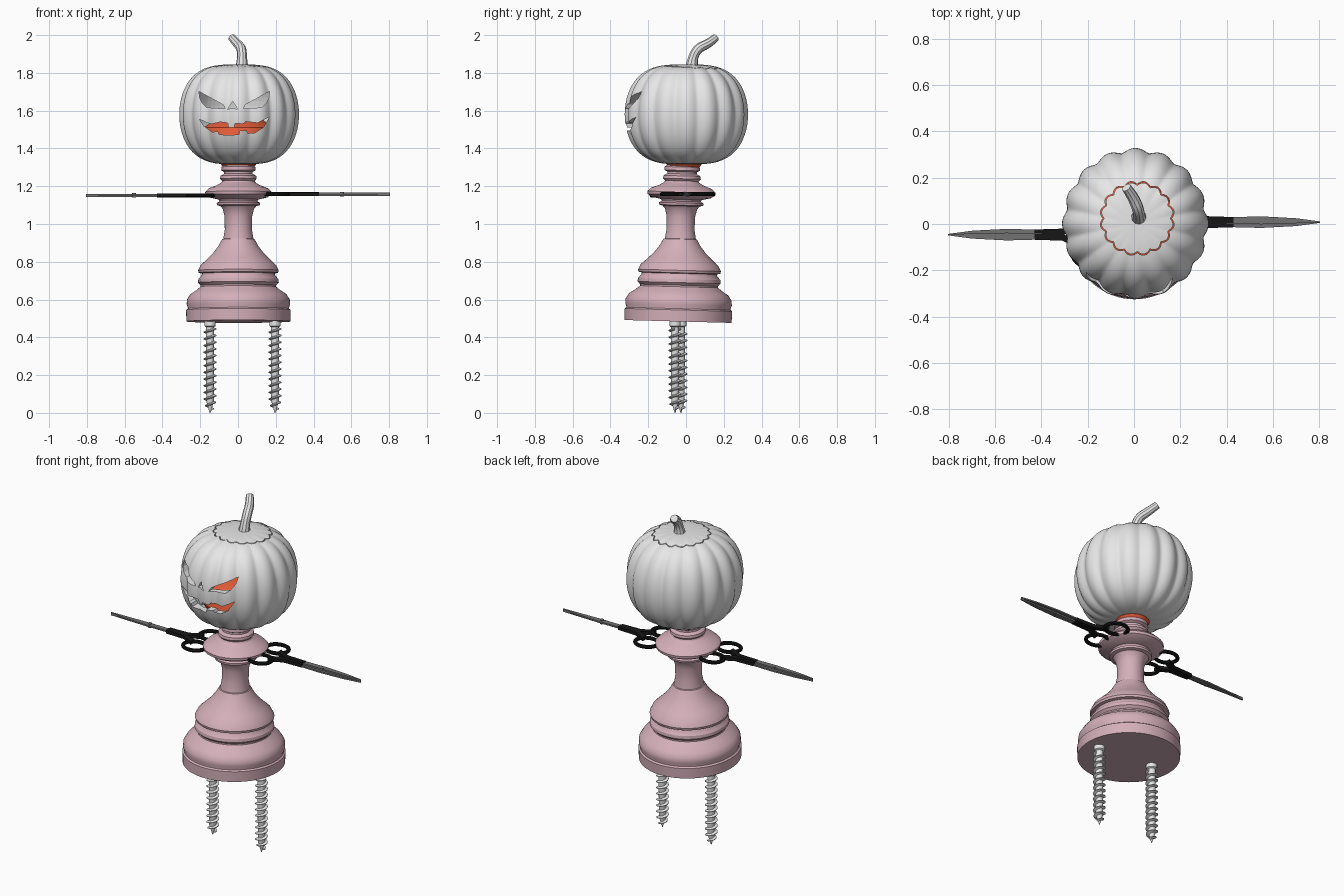
import bpy, bmesh, math
from mathutils import Matrix, Vector

if "Cube" in bpy.data.objects:
    bpy.data.objects.remove(bpy.data.objects["Cube"])


def material(name, *rgb):
    m = bpy.data.materials.new(name)
    m.use_nodes = True
    m.diffuse_color = (*rgb, 1)
    m.node_tree.nodes["Principled BSDF"].inputs["Base Color"].default_value = (*rgb, 1)
    return m


PALE = material("pale grey", .8, .8, .8)
PINK = material("dusty pink", .66, .43, .49)
ORANGE = material("glowing orange", .8, .11, .04)
BLACK = material("black plastic", .008, .008, .008)
STEEL = material("dark steel", .17, .17, .17)


def activate(obj):
    bpy.ops.object.select_all(action='DESELECT')
    obj.select_set(True)
    bpy.context.view_layer.objects.active = obj


def smooth(obj):
    activate(obj)
    bpy.ops.object.shade_smooth_by_angle(angle=math.radians(32))


def finish(name, bm, mat=None, matrix=Matrix()):
    bmesh.ops.recalc_face_normals(bm, faces=bm.faces)
    bm.transform(matrix)
    mesh = bpy.data.meshes.new(name)
    bm.to_mesh(mesh)
    bm.free()
    obj = bpy.data.objects.new(name, mesh)
    bpy.context.collection.objects.link(obj)
    if mat:
        mesh.materials.append(mat)
        smooth(obj)
    return obj


def bridge(bm, rows, wrap=False):
    """Join rings of vertices with quads; close the ends or wrap round."""
    n = len(rows[0])
    for a, b in zip(rows, rows[1:] + rows[:1] if wrap else rows[1:]):
        for i in range(n):
            j = (i + 1) % n
            bm.faces.new((a[i], a[j], b[j], b[i]))
    if not wrap:
        bm.faces.new(rows[0])
        bm.faces.new(rows[-1])


def lathe(name, profile, mat=None, matrix=Matrix(), segs=64, shape=lambda a: 1):
    bm = bmesh.new()
    angles = [math.tau * i / segs for i in range(segs)]
    bridge(bm, [[bm.verts.new((r * shape(a) * math.cos(a), r * shape(a) * math.sin(a), z))
                 for a in angles] for r, z in profile])
    return finish(name, bm, mat, matrix)


def prism(name, points, low, high, mat=None, matrix=Matrix()):
    bm = bmesh.new()
    bridge(bm, [[bm.verts.new((x, y, z)) for x, y in points] for z in (low, high)])
    return finish(name, bm, mat, matrix)


# Turned pedestal body, leaning back slightly
BASE = .484
body = [(.275, .484), (.277, .545), (.268, .552), (.268, .558), (.274, .575), (.272, .6),
        (.255, .628), (.222, .65), (.2, .668), (.2, .676), (.214, .69), (.212, .708),
        (.195, .728), (.193, .738), (.21, .742), (.213, .755), (.2, .782), (.168, .812),
        (.135, .845), (.105, .885), (.086, .92), (.08, .922), (.072, .97), (.073, 1.04),
        (.083, 1.08), (.095, 1.095), (.113, 1.1), (.115, 1.112), (.1, 1.12), (.105, 1.13),
        (.15, 1.14), (.174, 1.155), (.176, 1.17), (.155, 1.19), (.115, 1.205), (.09, 1.22),
        (.086, 1.228), (.097, 1.24), (.095, 1.255), (.076, 1.266), (.076, 1.276),
        (.091, 1.284), (.09, 1.302), (.08, 1.31)]
lean = (Matrix.Translation((.002, -.042, BASE)) @ Matrix.Rotation(-.027, 4, 'X')
        @ Matrix.Diagonal((1, 1.03, 1, 1)) @ Matrix.Translation((0, 0, -BASE)))
lathe("pedestal_body", body, PINK, lean, segs=72)


# Hollow ribbed pumpkin head
def gourd(size, steps=30):
    ts = [(-.5 + i / steps) * math.pi * .997 for i in range(steps + 1)]
    return [(.317 * size * math.cos(t) ** .6, 1.58 + .265 * size * math.sin(t)) for t in ts]


RIBS = 16
head_place = Matrix.Translation((.006, .002, 0)) @ Matrix.Diagonal((1, 1.03, 1, 1))
head = lathe("pumpkin_head", gourd(1), PALE, head_place, RIBS * 12,
             lambda a: .935 + .065 * math.sqrt(math.cos(a * RIBS / 2) ** 2 * .96 + .04))
cutters = [lathe("cavity", gourd(.86), None, head_place)]

# Carved face, cut through the front wall
FACE_X = -.02
to_front = Matrix.Translation((FACE_X, 0, 0)) @ Matrix.Rotation(math.pi / 2, 4, 'X')
eye = [(.048, 1.61), (.06, 1.632), (.187, 1.702), (.182, 1.665), (.168, 1.638), (.145, 1.617)]
nose = [(-.035, 1.607), (-.008, 1.65), (.018, 1.607), (-.008, 1.615)]
mouth = [(-.185, 1.555), (-.125, 1.528), (-.075, 1.54), (-.035, 1.535), (-.03, 1.512),
         (0, 1.512), (.005, 1.532), (.05, 1.53), (.06, 1.542), (.125, 1.535), (.185, 1.565),
         (.155, 1.512), (.11, 1.483), (.072, 1.48), (.066, 1.495), (.03, 1.495), (.025, 1.474),
         (-.04, 1.47), (-.08, 1.475), (-.086, 1.492), (-.115, 1.486), (-.16, 1.518)]
for label, shape in (("left_eye", eye), ("right_eye", [(-x, z) for x, z in eye]),
                     ("nose", nose), ("mouth", mouth)):
    cutters.append(prism(label + "_cutter", shape, .13, .45, None, to_front))

# Scalloped seam around the lid
bm = bmesh.new()
seam = []
for i in range(RIBS * 6):
    a = math.tau * i / (RIBS * 6)
    r = .143 + .014 * abs(math.sin(a * RIBS / 2))
    seam.append([bm.verts.new((rr * math.cos(a), rr * math.sin(a), z)) for rr, z in
                 ((r, 1.72), (r + .005, 1.72), (r + .005, 1.9), (r, 1.9))])
bridge(bm, seam, wrap=True)
cutters.append(finish("lid_seam_cutter", bm, None, Matrix.Translation((.014, .024, 0))))

for c in cutters:
    c.hide_render = True
    mod = head.modifiers.new("cut", 'BOOLEAN')
    mod.operation, mod.solver, mod.object = 'DIFFERENCE', 'EXACT', c
    activate(head)
    bpy.ops.object.modifier_apply(modifier=mod.name)
for c in cutters:
    bpy.data.objects.remove(c)
smooth(head)

# Orange glow inside the head, showing at the neck
lathe("inner_glow", [(.08, 1.298), (.092, 1.315), (.092, 1.36), (.17, 1.4), (.198, 1.45),
                     (.185, 1.51), (.13, 1.55), (.06, 1.565), (.01, 1.57)],
      ORANGE, Matrix.Translation((.003, -.01, 0)))

# Bent stem
curve = bpy.data.curves.new("stem", 'CURVE')
curve.dimensions, curve.bevel_depth, curve.bevel_resolution = '3D', 1, 3
curve.use_fill_caps = True
path = [(.02, .03, 1.825, .036), (.022, .032, 1.87, .026), (.02, .06, 1.93, .026),
        (-.005, .12, 1.955, .025), (-.033, .158, 1.987, .021)]
spline = curve.splines.new('NURBS')
spline.points.add(len(path) - 1)
for p, (x, y, z, r) in zip(spline.points, path):
    p.co, p.radius = (x, y, z, 1), r
spline.order_u, spline.use_endpoint_u, spline.resolution_u = 3, True, 8
stem = bpy.data.objects.new("stem", curve)
bpy.context.collection.objects.link(stem)
activate(stem)
bpy.ops.object.convert(target='MESH')
stem = bpy.context.object
stem.data.materials.append(PALE)
smooth(stem)

# Scissors as arms: loops, shanks, blades and pivot
shank = [(.235, .065), (.31, .026), (.43, .022), (.43, -.006), (.31, -.004), (.235, .03)]
blade = [(.4, .021), (.55, .025), (.7, .017), (.805, .003), (.805, -.002), (.58, -.008), (.4, -.008)]
for side, turn, y, z in (("left", 0, .008, 1.158), ("right", math.pi, -.046, 1.151)):
    place = Matrix.Translation((0, y, z)) @ Matrix.Rotation(turn, 4, 'Z')
    for half, s in (("upper", 1), ("lower", -1)):
        flip = place @ Matrix.Diagonal((1, s, s, 1))
        tag = f"{side}_scissor_{half}_"
        prism(tag + "shank", shank, -.009, .011, BLACK, flip)
        prism(tag + "blade", blade, 0, .009, STEEL, flip)
        bm = bmesh.new()
        loop = []
        for i in range(40):
            a = math.tau * i / 40
            out = Vector((math.cos(a), math.sin(a), 0))
            centre = Vector((.198 + .066 * out.x, .08 + .056 * out.y, 0))
            loop.append([bm.verts.new(centre + .011 * (out * math.cos(b) + Vector((0, 0, math.sin(b)))))
                         for b in [math.tau * k / 10 for k in range(10)]])
        bridge(bm, loop, wrap=True)
        finish(tag + "finger_loop", bm, BLACK, flip)
    lathe(f"{side}_scissor_pivot", [(.011, -.012), (.011, .012)], STEEL,
          place @ Matrix.Translation((.55, 0, 0)), 20)

# Screws as legs: shank with head, and a helical thread
TURNS, STEPS = 12, 20
for side, x, y in (("left", .196, -.058), ("right", -.148, -.027)):
    place = Matrix.Translation((x, y, 0))
    lathe(f"{side}_screw_shank", [(.002, 0), (.02, .06), (.021, .455), (.03, .46), (.03, .49)],
          PALE, place, 20)
    bm = bmesh.new()
    rows = []
    for i in range(TURNS * STEPS + 1):
        f = i / (TURNS * STEPS)
        a, z = math.tau * i / STEPS, .02 + .425 * f
        core = min(.018, .3 * z)
        rows.append([bm.verts.new((r * math.cos(a), r * math.sin(a), z + dz)) for r, dz in
                     ((core, -.008), (core + .016, -.002), (core + .016, .002), (core, .008))])
    bridge(bm, rows)
    finish(f"{side}_screw_thread", bm, PALE, place)
